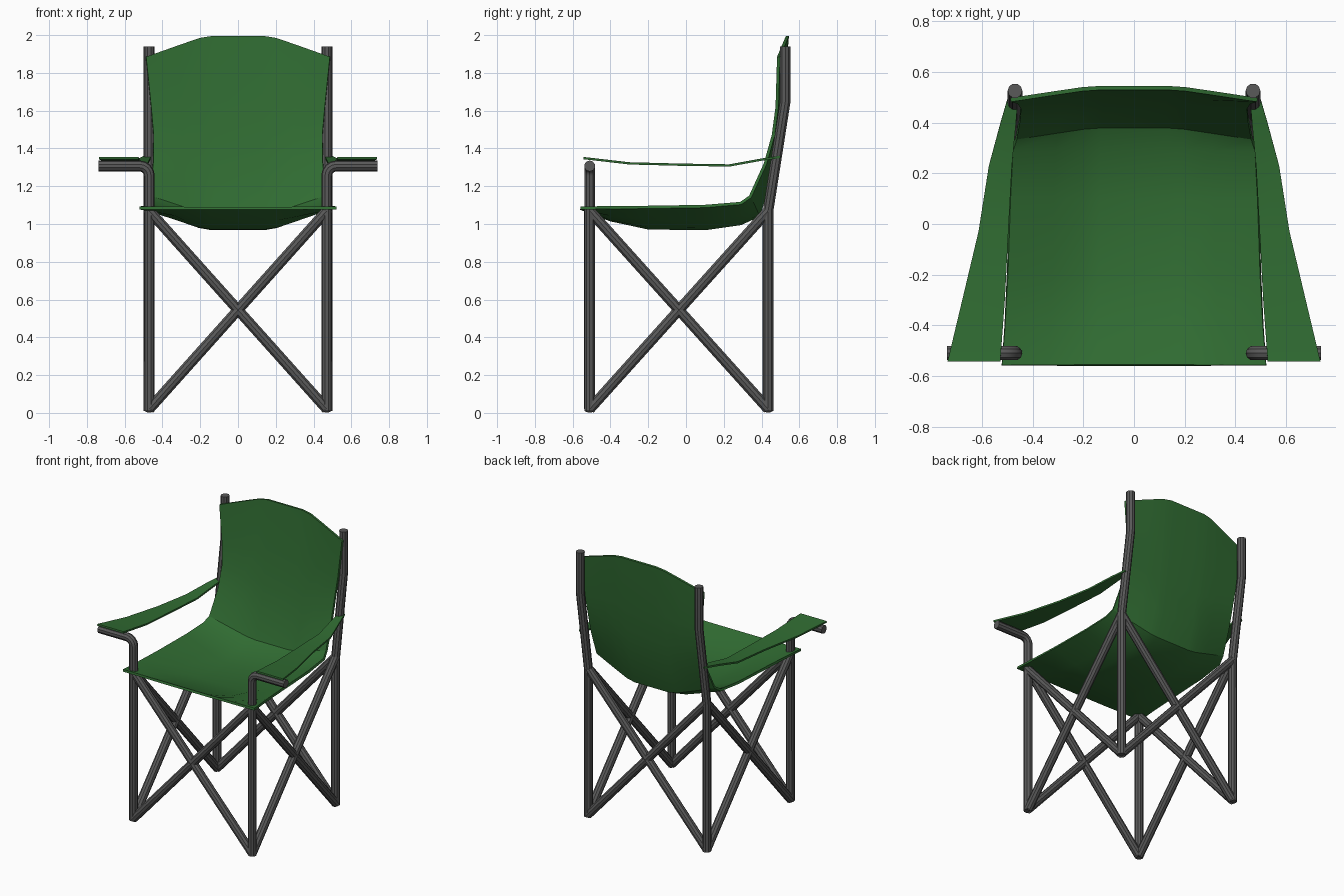
import bpy, bmesh, math
from mathutils import Vector

if "Cube" in bpy.data.objects:
    bpy.data.objects.remove(bpy.data.objects["Cube"])


def material(name, rgb):
    m = bpy.data.materials.new(name)
    m.diffuse_color = (*rgb, 1)
    m.use_nodes = True
    m.node_tree.nodes["Principled BSDF"].inputs["Base Color"].default_value = m.diffuse_color
    return m


GREEN = material("green_fabric", (0.03, 0.15, 0.032))
GREY = material("dark_grey_metal", (0.1, 0.1, 0.1))
R = 0.029


def finish(ob, mat, angle):
    ob.data.materials.clear()
    ob.data.materials.append(mat)
    bpy.ops.object.select_all(action='DESELECT')
    ob.select_set(True)
    bpy.context.view_layer.objects.active = ob
    bpy.ops.object.shade_smooth_by_angle(angle=math.radians(angle))


def tube(name, points):
    """Round metal tube along a polyline."""
    cu = bpy.data.curves.new(name, 'CURVE')
    cu.dimensions = '3D'
    cu.bevel_depth = R
    cu.bevel_resolution = 3
    cu.use_fill_caps = True
    sp = cu.splines.new('POLY')
    sp.points.add(len(points) - 1)
    for p, co in zip(sp.points, points):
        p.co = (*co, 1)
    ob = bpy.data.objects.new(name, cu)
    bpy.context.collection.objects.link(ob)
    bpy.ops.object.select_all(action='DESELECT')
    ob.select_set(True)
    bpy.context.view_layer.objects.active = ob
    bpy.ops.object.convert(target='MESH')
    finish(bpy.context.object, GREY, 30)


def cloth(name, rows, thickness):
    """Thin fabric sheet through a grid of points."""
    bm = bmesh.new()
    grid = [[bm.verts.new(p) for p in row] for row in rows]
    for a, b in zip(grid, grid[1:]):
        for i in range(len(a) - 1):
            bm.faces.new((a[i], a[i + 1], b[i + 1], b[i]))
    bmesh.ops.recalc_face_normals(bm, faces=bm.faces)
    if sum(f.normal.z for f in bm.faces) < 0:
        bmesh.ops.reverse_faces(bm, faces=bm.faces)
    me = bpy.data.meshes.new(name)
    bm.to_mesh(me)
    bm.free()
    ob = bpy.data.objects.new(name, me)
    bpy.context.collection.objects.link(ob)
    bpy.context.view_layer.objects.active = ob
    sol = ob.modifiers.new("thickness", 'SOLIDIFY')
    sol.thickness = thickness
    sol.offset = 0
    bpy.ops.object.modifier_apply(modifier=sol.name)
    finish(ob, GREEN, 30)


X, YF, YB = 0.47, -0.51, 0.435
LOW, HIGH = 0.02, 1.07

# Legs: front ones bend outward into arm supports, back ones lean into back posts
for s, side in ((-1, "left"), (1, "right")):
    bend = [(s * (X + 0.05 * (1 - math.cos(t))), YF, 1.257 + 0.05 * math.sin(t))
            for t in (math.radians(a) for a in (0, 22.5, 45, 67.5, 90))]
    tube(f"front_leg_{side}", [(s * X, YF, 0.01)] + bend + [(s * 0.738, YF, 1.307)])
    tube(f"back_leg_{side}", [(s * X, YB, 0.01), (s * X, YB, HIGH),
                              (s * X, 0.526, 1.65), (s * X, 0.526, 1.94)])

# Crossed braces on all four sides
corners = [(-X, YF), (X, YF), (X, YB), (-X, YB)]
for i, name in enumerate(("front", "right", "back", "left")):
    a, b = corners[i], corners[(i + 1) % 4]
    tube(f"{name}_brace_a", [(*a, LOW), (*b, HIGH)])
    tube(f"{name}_brace_b", [(*b, LOW), (*a, HIGH)])

# Seat and back: one sheet, blended from a side edge profile to a sagging middle
# (edge x, edge y, edge z, middle y, middle z)
profile = [
    (0.522, -0.558, 1.085, -0.558, 1.083),
    (0.51, -0.40, 1.087, -0.40, 1.022),
    (0.50, -0.20, 1.089, -0.20, 0.979),
    (0.49, 0.10, 1.094, 0.10, 0.975),
    (0.48, 0.29, 1.110, 0.29, 1.002),
    (0.465, 0.34, 1.145, 0.385, 1.045),
    (0.45, 0.42, 1.320, 0.435, 1.20),
    (0.447, 0.462, 1.47, 0.475, 1.42),
    (0.46, 0.482, 1.62, 0.508, 1.65),
    (0.487, 0.490, 1.885, 0.537, 1.995),
]
# (fraction of half width, how far towards the middle profile)
columns = [(1, 0), (0.65, 0.55), (0.42, 0.90), (0.28, 1)]
columns = [(-f, w) for f, w in columns] + [(f, w) for f, w in reversed(columns)]
cloth("seat_and_back",
      [[(f * x, ey + (my - ey) * w, ez + (mz - ez) * w) for f, w in columns]
       for x, ey, ez, my, mz in profile], 0.016)

# Armrests: (y, z, inner x, outer x)
arm = [(-0.543, 1.349, 0.528, 0.736), (-0.30, 1.321, 0.51, 0.678),
       (-0.03, 1.314, 0.496, 0.614), (0.23, 1.310, 0.482, 0.573),
       (0.40, 1.341, 0.466, 0.527), (0.50, 1.355, 0.458, 0.498)]
for s, side in ((-1, "left"), (1, "right")):
    cloth(f"armrest_{side}",
          [[(s * xi, y, z), (s * xo, y, z)] for y, z, xi, xo in arm], 0.012)
